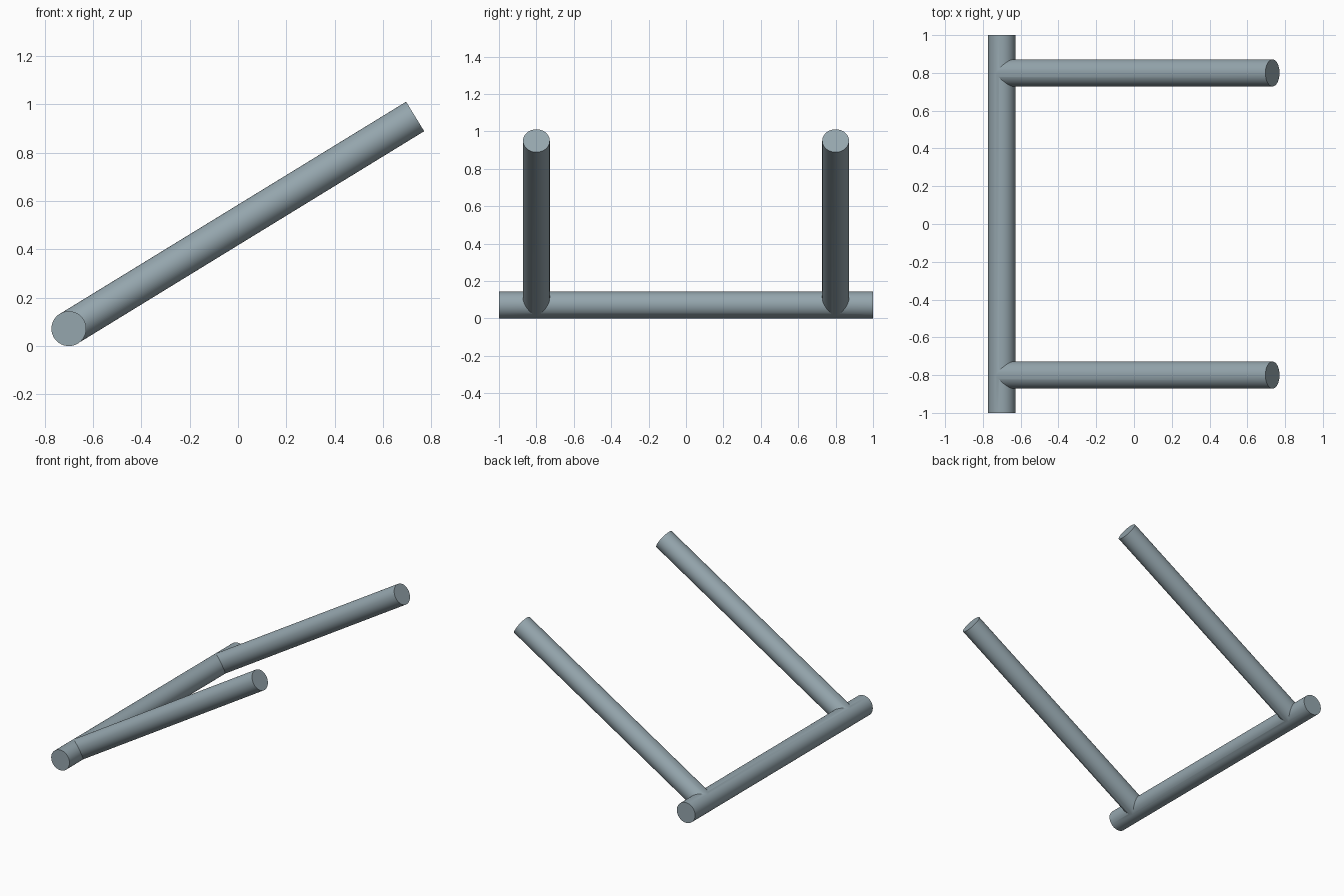
import bpy, math
from mathutils import Vector

if "Cube" in bpy.data.objects:
    bpy.data.objects.remove(bpy.data.objects["Cube"])

R = 0.072
SIDES = 64

steel = bpy.data.materials.new("blue_grey_steel")
steel.diffuse_color = (0.30, 0.38, 0.42, 1)
steel.use_nodes = True
steel.node_tree.nodes["Principled BSDF"].inputs["Base Color"].default_value = steel.diffuse_color


def tube(name, start, end, radius):
    """Capped round bar running between two points."""
    a, b = Vector(start), Vector(end)
    axis = b - a
    bpy.ops.mesh.primitive_cylinder_add(vertices=SIDES, radius=radius,
                                        depth=axis.length, location=(a + b) / 2)
    ob = bpy.context.object
    ob.name = name
    ob.rotation_euler = axis.to_track_quat('Z', 'Y').to_euler()
    ob.data.materials.append(steel)
    return ob


# Cross bar lying along y
bar = tube("cross_bar", (-0.70, -1, R), (-0.70, 1, R), R)

# Two sloping arms, starting on the bar's axis and merged into it
for side, y in (("front", -0.8), ("back", 0.8)):
    arm = tube(side + "_arm", (-0.70, y, R), (0.733, y, 0.95), R - 0.0004)
    bpy.context.view_layer.objects.active = bar
    mod = bar.modifiers.new("join_" + side, 'BOOLEAN')
    mod.operation = 'UNION'
    mod.solver = 'EXACT'
    mod.object = arm
    bpy.ops.object.modifier_apply(modifier=mod.name)
    bpy.data.objects.remove(arm)

# Smooth tubes with crisp ends and joints
bar.name = "tube_frame"
bpy.ops.object.select_all(action='DESELECT')
bar.select_set(True)
bpy.context.view_layer.objects.active = bar
bpy.ops.object.shade_smooth_by_angle(angle=math.radians(25))
